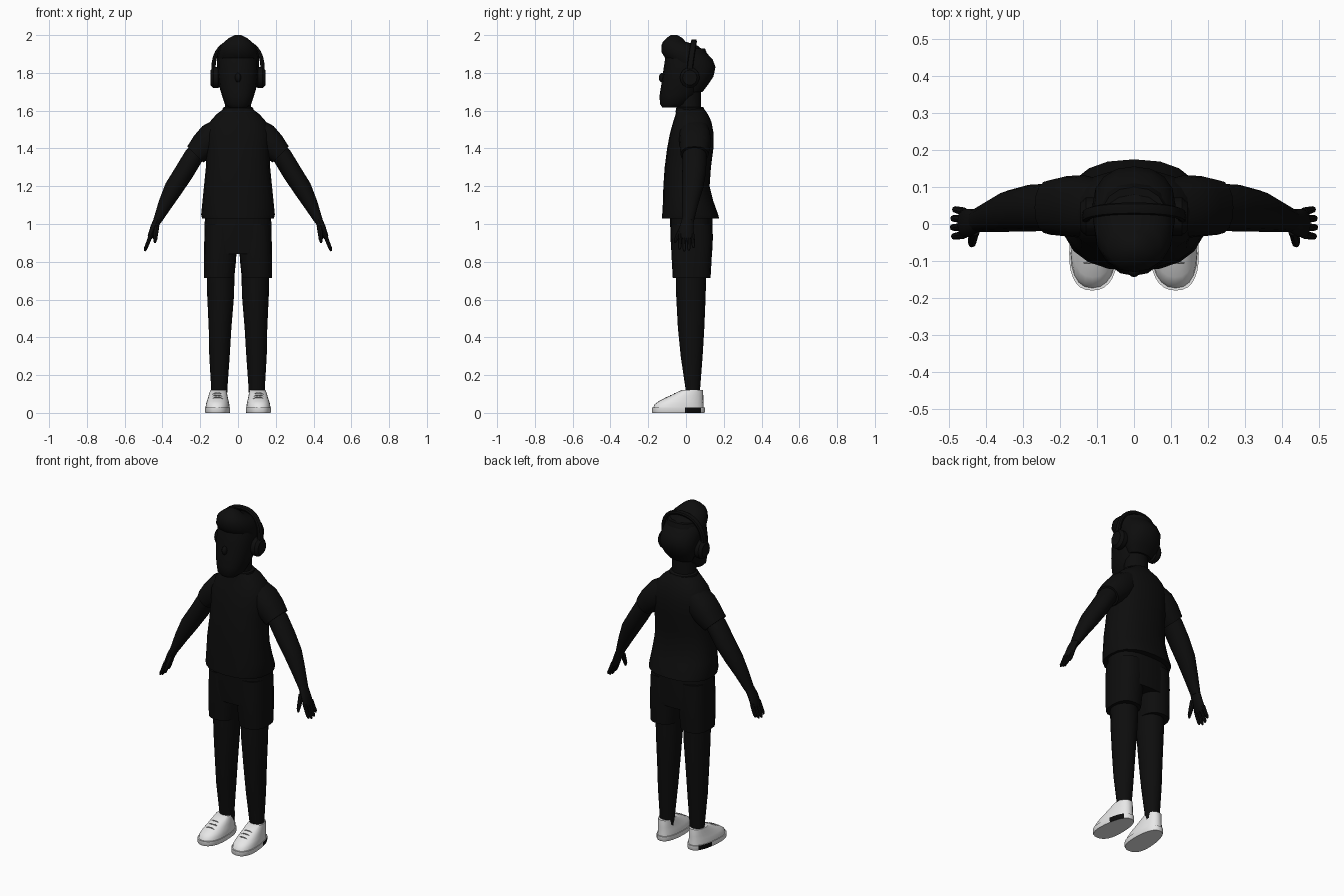
import bpy, bmesh, math
from mathutils import Vector

if "Cube" in bpy.data.objects:
    bpy.data.objects.remove(bpy.data.objects["Cube"], do_unlink=True)


def material(name, value):
    m = bpy.data.materials.new(name)
    m.use_nodes = True
    m.diffuse_color = (value, value, value, 1)
    m.node_tree.nodes["Principled BSDF"].inputs["Base Color"].default_value = (value, value, value, 1)
    return m


BLACK = material("matte black", 0.004)
WHITE = material("shoe white", 0.8)
GREY = material("lace grey", 0.3)
made = []


def finish(name, bm, *mats):
    bmesh.ops.recalc_face_normals(bm, faces=bm.faces)
    me = bpy.data.meshes.new(name)
    bm.to_mesh(me)
    bm.free()
    for m in mats:
        me.materials.append(m)
    ob = bpy.data.objects.new(name, me)
    bpy.context.collection.objects.link(ob)
    made.append(ob)
    return ob


def skin(rings, side=1, n=16, p=2.0, level=False):
    """Loft oval rings (x, y, z, half width, half depth) along a path in x and z."""
    bm = bmesh.new()
    loops = []
    for i, (x, y, z, a, b) in enumerate(rings):
        lo, hi = rings[max(i - 1, 0)], rings[min(i + 1, len(rings) - 1)]
        t = Vector((hi[0] - lo[0], 0, hi[2] - lo[2]))
        u = Vector((1, 0, 0)) if level else Vector((t.z, 0, -t.x)).normalized()
        loop = []
        for k in range(n):
            ang = 2 * math.pi * k / n
            c, s = math.cos(ang), math.sin(ang)
            co = Vector((x, y, z)) + u * a * math.copysign(abs(c) ** (2 / p), c)
            co.y += b * math.copysign(abs(s) ** (2 / p), s)
            co.x *= side
            loop.append(bm.verts.new(co))
        loops.append(loop)
    for l0, l1 in zip(loops, loops[1:]):
        for k in range(n):
            j = (k + 1) % n
            bm.faces.new((l0[k], l0[j], l1[j], l1[k]))
    bm.faces.new(loops[0])
    bm.faces.new(loops[-1])
    return bm


def loft(name, rings, mat=BLACK, **kw):
    return finish(name, skin(rings, **kw), mat)


def stack(name, layers, mat=BLACK, **kw):
    """Level loft from layers of (z, half width, front y, back y)."""
    rings = [(0, (f + b) / 2, z, w, (b - f) / 2) for z, w, f, b in layers]
    return loft(name, rings, mat, level=True, **kw)


def ball(name, centre, radii):
    bm = bmesh.new()
    bmesh.ops.create_uvsphere(bm, u_segments=12, v_segments=8, radius=1)
    bmesh.ops.scale(bm, vec=radii, verts=bm.verts)
    bmesh.ops.translate(bm, vec=centre, verts=bm.verts)
    return finish(name, bm, BLACK)


# Shirt, collar and shorts
stack("shirt", [(1.03, .19, -.127, .175), (1.05, .195, -.126, .17), (1.12, .188, -.122, .145),
                (1.2, .18, -.12, .125), (1.3, .17, -.113, .132), (1.4, .168, -.1, .145),
                (1.48, .172, -.085, .146), (1.54, .15, -.068, .135), (1.58, .115, -.055, .117),
                (1.61, .075, -.05, .095)], n=20, p=2.4)
stack("collar", [(1.59, .085, -.056, .1), (1.615, .08, -.052, .095), (1.62, .07, -.046, .088)])
stack("shorts_hip", [(.84, .178, -.075, .138), (.92, .178, -.082, .142), (1.06, .175, -.085, .14)],
      n=20, p=2.6)

# Neck, bearded face and nose
stack("neck", [(1.54, .075, -.045, .085), (1.62, .068, -.045, .08), (1.72, .07, -.05, .08)])
stack("head", [(1.617, .048, -.125, -.04), (1.635, .07, -.138, .01), (1.68, .085, -.14, .06),
               (1.73, .1, -.132, .085), (1.8, .108, -.122, .11), (1.88, .106, -.11, .12),
               (1.93, .09, -.09, .1)], p=2.3)
ball("nose", (0, -.126, 1.775), (.016, .018, .025))

# Hair with raised front sweep
stack("hair", [(1.7, .07, .0, .088), (1.74, .096, 0, .118), (1.78, .108, -.02, .145),
               (1.83, .112, -.05, .156), (1.87, .112, -.105, .142), (1.91, .106, -.13, .105),
               (1.945, .092, -.13, .06), (1.965, .072, -.122, -.002), (1.985, .048, -.103, -.02),
               (2.0, .018, -.08, -.045)], p=2.2)

# Headphone band swept over the head
band = []
for i in range(17):
    t = math.pi * i / 16
    c, s = math.cos(t), math.sin(t)
    band.append((.13 * math.copysign(abs(c) ** .85, c), .02 + .022 * s, 1.82 + .147 * s ** .85, .011, .016))
loft("headphone_band", band, n=8, p=3)


def shoe_shape(bm, side):
    """Narrow the heel and turn the toe slightly out."""
    for v in bm.verts:
        t = (v.co.y + .18) / .28
        x = abs(v.co.x) - .113
        v.co.x = side * (.113 + x * (1 - .22 * t) - .012 * t)


for side, label in ((1, "left"), (-1, "right")):
    # Ear cup as a rounded disc
    loft(label + "_ear_cup", [(.098, .02, 1.775, .048, .045), (.105, .02, 1.775, .055, .052),
                              (.13, .02, 1.775, .055, .052), (.145, .02, 1.775, .04, .038)], side=side)
    # Sleeve and arm
    loft(label + "_sleeve", [(.09, .045, 1.5, .065, .075), (.135, .047, 1.462, .078, .085),
                             (.18, .048, 1.415, .074, .082), (.226, .045, 1.368, .06, .074)],
         side=side, p=2.3)
    loft(label + "_arm", [(.18, .045, 1.415, .05, .06), (.235, .045, 1.358, .052, .064),
                          (.285, .043, 1.275, .052, .063), (.34, .035, 1.19, .05, .056),
                          (.385, .022, 1.105, .038, .043), (.428, .01, 1.015, .022, .032)],
         side=side, n=12)
    # Palm, fingers and thumb
    loft(label + "_palm", [(.422, .01, 1.03, .021, .031), (.443, .003, .985, .02, .037),
                           (.463, .002, .935, .016, .04), (.468, .002, .922, .01, .036)],
         side=side, n=12)
    for k, finger in enumerate(("index", "middle", "ring", "little")):
        y = -.029 + .021 * k
        drop = (.01, 0, .004, .018)[k]
        loft(f"{label}_{finger}_finger", [(.46, y, .945, .011, .011), (.477, y * 1.1, .9, .01, .01),
             (.49 - drop / 3, y * 1.15, .868 + drop, .009, .009),
             (.494 - drop / 3, y * 1.15, .856 + drop, .004, .005)], side=side, n=8)
    loft(label + "_thumb", [(.43, -.018, .99, .014, .014), (.436, -.038, .95, .013, .014),
                            (.438, -.052, .92, .011, .011), (.44, -.058, .9, .005, .005)],
         side=side, n=8)
    # Shorts leg and leg
    loft(label + "_shorts_leg", [(.1, .03, .715, .08, .1), (.096, .03, .8, .085, .105),
                                 (.092, .03, .9, .087, .11), (.09, .03, 1.0, .085, .108)],
         side=side, p=2.5, level=True)
    loft(label + "_leg", [(.1, .037, .08, .042, .036), (.099, .036, .13, .043, .039),
                          (.098, .03, .3, .054, .058), (.095, .027, .45, .06, .07),
                          (.092, .026, .62, .071, .078), (.092, .026, .8, .075, .082)],
         side=side, level=True)
    # Shoe sole with a dark block on its outer edge
    bm = skin([(.113, -.04, 0, .071, .137), (.113, -.04, .006, .074, .14),
               (.113, -.04, .028, .074, .14)], side=side, n=32, p=2.4, level=True)
    shoe_shape(bm, side)
    for f in bm.faces:
        c = f.calc_center_median()
        if len(f.verts) == 4 and c.x * side > .12 and -.02 < c.y < .075:
            f.material_index = 1
    finish(label + "_shoe_sole", bm, WHITE, BLACK)
    # Shoe upper rising towards the ankle
    bm = skin([(.113, -.04, .026, .07, .134), (.113, -.037, .045, .069, .13),
               (.113, -.026, .062, .065, .118), (.113, -.008, .08, .06, .1),
               (.113, .012, .1, .056, .079), (.113, .032, .12, .051, .057)],
              side=side, n=24, p=2.3, level=True)
    shoe_shape(bm, side)
    finish(label + "_shoe_upper", bm, WHITE)
    # Laces
    for k in range(3):
        y, z = -.105 + .023 * k, .081 + .011 * k
        loft(f"{label}_lace_{k + 1}", [(.08, y, z - .008, .003, .003), (.096, y, z, .004, .004),
             (.122, y, z, .004, .004), (.138, y, z - .008, .003, .003)], GREY, side=side, n=6)

# Smooth shading with sharp edges kept
bpy.ops.object.select_all(action="DESELECT")
for ob in made:
    ob.select_set(True)
bpy.context.view_layer.objects.active = made[0]
bpy.ops.object.shade_smooth_by_angle(angle=math.radians(40))
